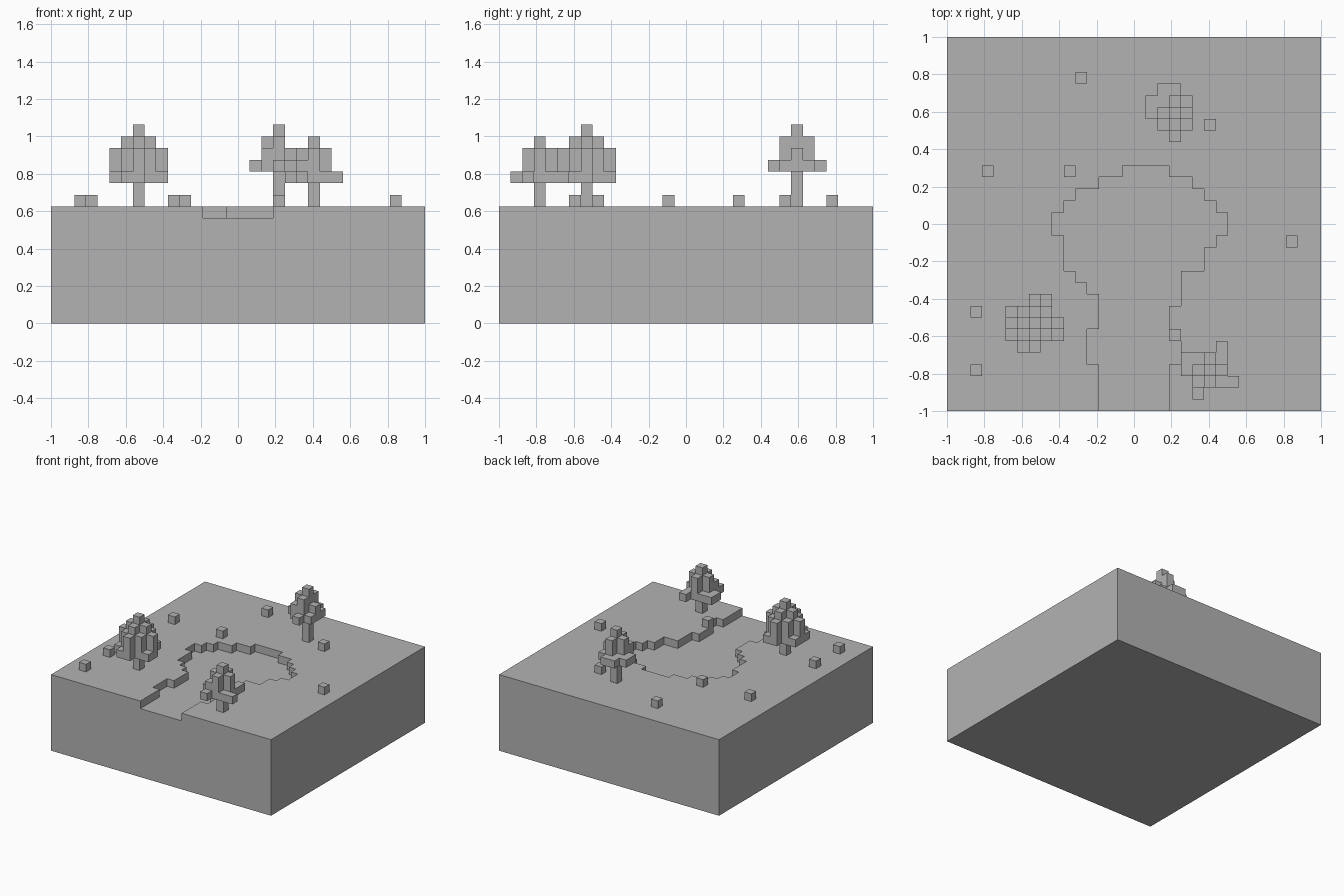
import bpy
import bmesh
from mathutils import Vector

cube = bpy.data.objects.get("Cube")
if cube:
    bpy.data.objects.remove(cube, do_unlink=True)

U = 1 / 16          # size of one block
GROUND = 10         # ground height in blocks

# single matte grey
grey = bpy.data.materials.new("plain_grey")
grey.use_nodes = True
colour = (0.45, 0.45, 0.45, 1)
grey.diffuse_color = colour
grey.node_tree.nodes["Principled BSDF"].inputs["Base Color"].default_value = colour


def finish(name, bm):
    bmesh.ops.recalc_face_normals(bm, faces=bm.faces)
    mesh = bpy.data.meshes.new(name)
    bm.to_mesh(mesh)
    bm.free()
    mesh.materials.append(grey)
    obj = bpy.data.objects.new(name, mesh)
    bpy.context.collection.objects.link(obj)
    return obj


def prism(name, outline, low, high):
    """Extrude an outline given in blocks from low to high."""
    bm = bmesh.new()
    face = bm.faces.new([bm.verts.new((x * U, y * U, low * U)) for x, y in outline])
    top = bmesh.ops.extrude_face_region(bm, geom=[face])["geom"]
    verts = [v for v in top if isinstance(v, bmesh.types.BMVert)]
    bmesh.ops.translate(bm, verts=verts, vec=(0, 0, (high - low) * U))
    return finish(name, bm)


def block(name, x, y, low, high, size=1):
    return prism(name, [(x, y), (x + size, y), (x + size, y + size), (x, y + size)], low, high)


def voxels(name, cells):
    """Outer skin of a set of blocks."""
    bm = bmesh.new()
    for cell in cells:
        middle = Vector(cell) + Vector((0.5, 0.5, 0.5))
        for axis in range(3):
            for sign in (-1, 1):
                n = Vector((0, 0, 0))
                n[axis] = sign
                if tuple(int(c + d) for c, d in zip(cell, n)) in cells:
                    continue
                a = Vector((0, 0, 0))
                a[(axis + 1) % 3] = 0.5
                b = n.cross(a)
                centre = middle + n / 2
                corners = [a + b, b - a, -a - b, a - b]
                bm.faces.new([bm.verts.new((centre + c) * U) for c in corners])
    mesh_obj = finish(name, bm)
    return mesh_obj


# ground slab with the pond and its outlet cut in
ground = block("ground", -16, -16, 0, GROUND, 32)

# pond banks from back to front: left edge, right edge, rows
banks = [(-1, 3, 1), (-3, 5, 1), (-5, 6, 1), (-6, 7, 1), (-7, 8, 2),
         (-6, 7, 1), (-6, 6, 2), (-5, 4, 1), (-4, 4, 1), (-3, 4, 1),
         (-3, 3, 2), (-4, 3, 1), (-4, 4, 2), (-3, 3, 5)]
left, right, y = [], [], 5
for x0, x1, rows in banks:
    for side, x in ((left, x0), (right, x1)):
        if side and side[-1][0] == x:
            side.pop()
        else:
            side.append((x, y))
        side.append((x, y - rows))
    y -= rows
cutter = prism("pond_cutter", left + right[::-1], GROUND - 1, GROUND + 1)
cutter.hide_render = True
cutter.hide_viewport = True
cut = ground.modifiers.new("pond", "BOOLEAN")
cut.operation = "DIFFERENCE"
cut.solver = "EXACT"
cut.object = cutter

# trees: each character is how many leaf blocks are stacked there, back row first
trees = [
    ("left_tree", -9, -9, 12, ["..31.", "1343.", "34543", "13431", ".13.."]),
    ("back_tree", 3, 9, 13, [".11..", "1131.", "1342.", ".231.", "..1.."]),
    ("front_tree", 6, -13, 12, ["...1.", "1131.", "1343.", ".2311", ".1..."]),
]
for name, x, y, base, plan in trees:
    block(name + "_trunk", x, y, GROUND, base)
    cells = set()
    for j, row in enumerate(plan):
        for i, count in enumerate(row):
            if count != ".":
                cells |= {(x - 2 + i, y + 2 - j, base + k) for k in range(int(count))}
    voxels(name + "_leaves", cells)

# small plants scattered on the ground
plants = [(-5, 12), (6, 8), (-13, 4), (-6, 4), (13, -2), (-14, -8), (-14, -13), (3, -10)]
for x, y in plants:
    block("small_plant", x, y, GROUND, GROUND + 1)
